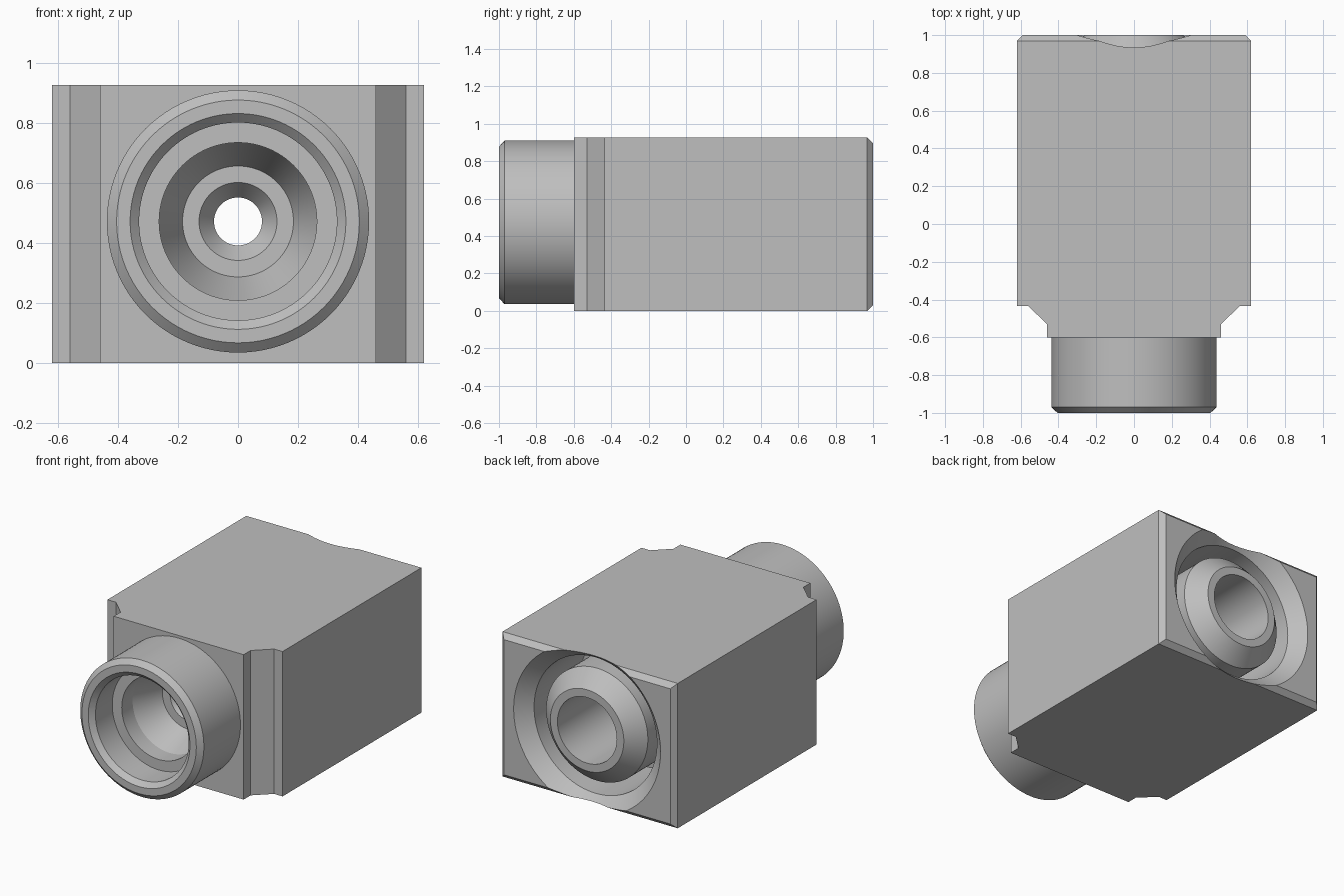
import bpy, bmesh, math

cube = bpy.data.objects.get("Cube")
if cube:
    bpy.data.objects.remove(cube, do_unlink=True)

AXIS_Z = 0.4725   # height of the bore axis
HEIGHT = 0.927
SIDES = 96

grey = bpy.data.materials.new("machined_grey")
grey.use_nodes = True
grey.diffuse_color = (0.52, 0.52, 0.52, 1)
grey.node_tree.nodes["Principled BSDF"].inputs["Base Color"].default_value = (0.52, 0.52, 0.52, 1)


def make_object(name, bm):
    bmesh.ops.recalc_face_normals(bm, faces=bm.faces[:])
    mesh = bpy.data.meshes.new(name)
    bm.to_mesh(mesh)
    bm.free()
    mesh.materials.append(grey)
    obj = bpy.data.objects.new(name, mesh)
    bpy.context.collection.objects.link(obj)
    return obj


def lathe(name, profile):
    """Spin a closed (radius, y) profile around the bore axis."""
    bm = bmesh.new()
    rings = []
    for r, y in profile:
        if r == 0:
            rings.append([bm.verts.new((0, y, AXIS_Z))] * SIDES)
        else:
            angles = [2 * math.pi * i / SIDES for i in range(SIDES)]
            rings.append([bm.verts.new((r * math.sin(a), y, AXIS_Z + r * math.cos(a)))
                          for a in angles])
    for a, b in zip(rings, rings[1:] + rings[:1]):
        for i in range(SIDES):
            j = (i + 1) % SIDES
            corners = list(dict.fromkeys((a[i], a[j], b[j], b[i])))
            if len(corners) > 2:
                bm.faces.new(corners)
    return make_object(name, bm)


def combine(target, tool, operation):
    tool.hide_render = True
    mod = target.modifiers.new(tool.name, 'BOOLEAN')
    mod.operation = operation
    mod.solver = 'EXACT'
    mod.object = tool
    bpy.ops.object.select_all(action='DESELECT')
    bpy.context.view_layer.objects.active = target
    target.select_set(True)
    bpy.ops.object.modifier_apply(modifier=mod.name)
    bpy.data.objects.remove(tool, do_unlink=True)


# Block: notched plan outline, mirrored and extruded upwards
half = [(0.46, -0.6), (0.46, -0.53), (0.56, -0.435), (0.62, -0.435), (0.62, 1.0)]
outline = half + [(-x, y) for x, y in reversed(half)]
bm = bmesh.new()
base = bm.faces.new([bm.verts.new((x, y, 0)) for x, y in outline])
extruded = bmesh.ops.extrude_face_region(bm, geom=[base])
bmesh.ops.translate(bm, vec=(0, 0, HEIGHT),
                    verts=[v for v in extruded["geom"] if isinstance(v, bmesh.types.BMVert)])
bmesh.ops.recalc_face_normals(bm, faces=bm.faces[:])
# Chamfer around the back face
back_edges = [e for e in bm.edges if all(v.co.y > 0.99 for v in e.verts)]
bmesh.ops.bevel(bm, geom=back_edges, offset=0.031, segments=1, affect='EDGES')
body = make_object("connector_body", bm)

# Round boss on the front with a chamfered rim
boss = lathe("front_boss", [(0, -0.5), (0.4375, -0.5), (0.4375, -0.97), (0.405, -1.0), (0, -1.0)])
combine(body, boss, 'UNION')

# Ring-shaped socket at the back, leaving a bevelled centre tube
socket = lathe("back_socket", [(0.26, 1.05), (0.26, 1.0), (0.36, 0.9), (0.36, 0.45),
                               (0.435, 0.45), (0.435, 0.915), (0.57, 1.05)])
combine(body, socket, 'DIFFERENCE')

# Stepped bore running right through
bore = lathe("stepped_bore", [(0, -1.05), (0.36, -1.05), (0.36, -1.0), (0.33, -0.97),
                              (0.33, -0.8), (0.263, -0.8), (0.263, -0.69), (0.185, -0.5),
                              (0.13, -0.5), (0.08, -0.43), (0.08, 0.1), (0.21, 0.2),
                              (0.21, 1.05), (0, 1.05)])
combine(body, bore, 'DIFFERENCE')

bpy.ops.object.shade_smooth_by_angle(angle=math.radians(20))
